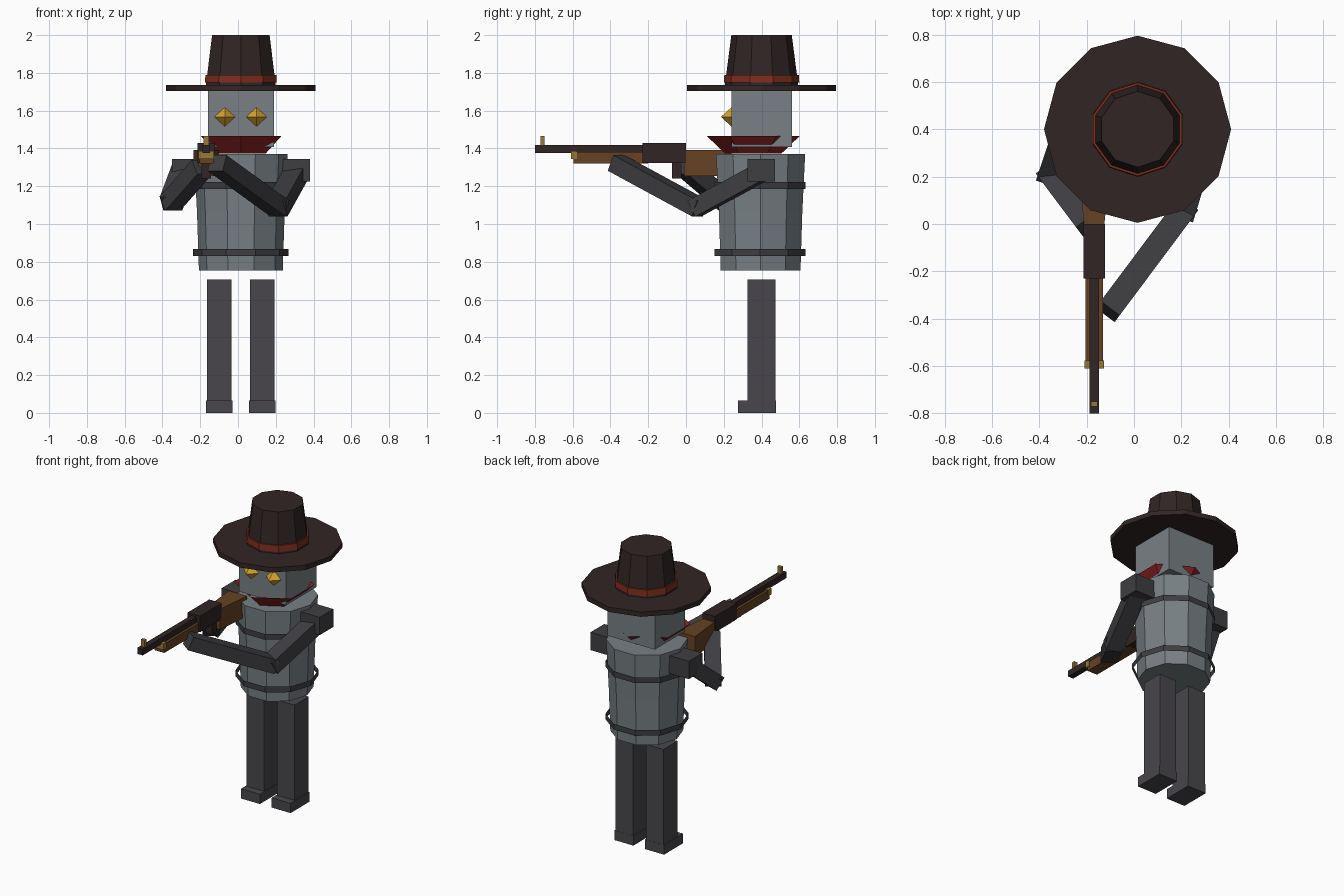
import bpy, bmesh
from math import cos, sin, pi
from mathutils import Vector, Matrix

cube = bpy.data.objects.get("Cube")
if cube:
    bpy.data.objects.remove(cube, do_unlink=True)


def material(name, *rgb):
    lin = [((c / 255 + 0.055) / 1.055) ** 2.4 for c in rgb] + [1]
    m = bpy.data.materials.new(name)
    m.use_nodes = True
    m.diffuse_color = lin
    m.node_tree.nodes["Principled BSDF"].inputs["Base Color"].default_value = lin
    return m


STEEL = material("pale steel", 120, 128, 132)
LEG = material("dark grey", 72, 70, 75)
ARM = material("charcoal", 62, 62, 66)
HAT = material("dark brown", 48, 37, 36)
BAND = material("rust red", 125, 45, 30)
SCARF = material("crimson", 140, 34, 34)
GOLD = material("gold", 215, 162, 45)
BRASS = material("brass", 150, 120, 55)
WOOD = material("wood", 102, 66, 36)


def finish(name, bm, mat):
    bmesh.ops.recalc_face_normals(bm, faces=bm.faces)
    me = bpy.data.meshes.new(name)
    bm.to_mesh(me)
    bm.free()
    me.materials.append(mat)
    ob = bpy.data.objects.new(name, me)
    bpy.context.collection.objects.link(ob)
    return ob


def frustum(name, mat, center, sides, rings, start=0.0, caps=True):
    """Stack of regular polygons; rings holds (radius, z) pairs."""
    bm = bmesh.new()
    loops = []
    for r, z in rings:
        angles = [start + 2 * pi * i / sides for i in range(sides)]
        loops.append([bm.verts.new((center[0] + r * cos(a), center[1] + r * sin(a), z)) for a in angles])
    for low, high in zip(loops, loops[1:]):
        for i in range(sides):
            j = (i + 1) % sides
            bm.faces.new((low[i], low[j], high[j], high[i]))
    if caps:
        bm.faces.new(loops[0])
        bm.faces.new(loops[-1])
    return finish(name, bm, mat)


def box(name, mat, x, y, z):
    """Box from (low, high) ranges."""
    bm = bmesh.new()
    bmesh.ops.create_cube(bm, size=1)
    for v in bm.verts:
        v.co = [(lo + hi) / 2 + c * (hi - lo) for c, (lo, hi) in zip(v.co, (x, y, z))]
    return finish(name, bm, mat)


def limb(name, mat, a, b, width, extra=0.04):
    """Square beam between two points, running slightly past both."""
    a, b = Vector(a), Vector(b)
    d = b - a
    bm = bmesh.new()
    bmesh.ops.create_cube(bm, size=1)
    side = d.cross(Vector((0, 0, 1))).normalized()
    up = side.cross(d).normalized()
    rot = Matrix((side, d.normalized(), up)).transposed()
    for v in bm.verts:
        size = Vector((v.co.x * width, v.co.y * (d.length + extra), v.co.z * width * 0.9))
        v.co = (a + b) / 2 + rot @ size
    return finish(name, bm, mat)


MID = (0.015, 0.4)
UP = pi / 2

# Barrel torso with loose hoops
frustum("barrel_torso", STEEL, (0.015, 0.395), 10, [(0.222, 0.755), (0.232, 1.06), (0.248, 1.37)])
for label, z in (("lower", 0.83), ("upper", 1.184)):
    frustum(label + "_hoop", ARM, (0.015, 0.392), 10, [(0.253, z), (0.253, z + 0.038)], caps=False)

# Head, eyes and neck scarf
box("head", STEEL, (-0.16, 0.19), (0.24, 0.56), (1.407, 1.71))
for label, x in (("right", -0.07), ("left", 0.098)):
    frustum(label + "_eye", GOLD, (x, 0.24), 4, [(0.0005, 1.517), (0.055, 1.567), (0.0005, 1.617)])
frustum("neck_scarf", SCARF, (0.017, 0.356), 6, [(0.148, 1.372), (0.245, 1.465)], UP, caps=False)

# Hat
frustum("hat_brim", HAT, MID, 12, [(0.395, 1.703), (0.395, 1.735)], UP)
frustum("hat_crown", HAT, MID, 10, [(0.195, 1.73), (0.16, 2.0)], UP)
frustum("hat_band", BAND, MID, 10, [(0.2, 1.748), (0.197, 1.79)], UP)

# Legs and feet
for label, x in (("right", -0.1), ("left", 0.128)):
    box(label + "_leg", LEG, (x - 0.065, x + 0.065), (0.325, 0.475), (0.0, 0.705))
    box(label + "_foot", LEG, (x - 0.07, x + 0.07), (0.275, 0.476), (0.0, 0.065))

# Arms: shoulder block, upper arm, forearm
arms = {
    "left": ((0.31, 0.39, 1.27), (0.21, 0.06, 1.09), (-0.1, -0.355, 1.315), (0.22, 0.38)),
    "right": ((-0.29, 0.39, 1.28), (-0.35, 0.21, 1.12), (-0.2, 0.01, 1.29), (-0.35, -0.2)),
}
for label, (shoulder, elbow, hand, span) in arms.items():
    box(label + "_shoulder", ARM, span, (0.325, 0.47), (1.225, 1.345))
    limb(label + "_upper_arm", ARM, shoulder, elbow, 0.105)
    limb(label + "_forearm", ARM, elbow, hand, 0.1)

# Rifle
GX = -0.168


def gun_part(name, mat, half, y, z):
    return box(name, mat, (GX - half, GX + half), y, z)


gun_part("rifle_barrel", HAT, 0.02, (-0.8, -0.2), (1.377, 1.418))
gun_part("rifle_fore_end", WOOD, 0.037, (-0.595, -0.2), (1.32, 1.38))
gun_part("rifle_receiver", HAT, 0.046, (-0.23, 0.0), (1.322, 1.43))
gun_part("rifle_magazine", HAT, 0.025, (-0.073, -0.025), (1.24, 1.33))
gun_part("rifle_clasp", BRASS, 0.042, (-0.61, -0.577), (1.345, 1.387))
gun_part("rifle_sight", BRASS, 0.014, (-0.77, -0.75), (1.415, 1.465))

# Stock flares toward the shoulder
stock = gun_part("rifle_stock", WOOD, 0.042, (-0.01, 0.24), (1.255, 1.392))
for v in stock.data.vertices:
    if v.co.y > 0.1:
        v.co.x = GX + (v.co.x - GX) * 1.6
